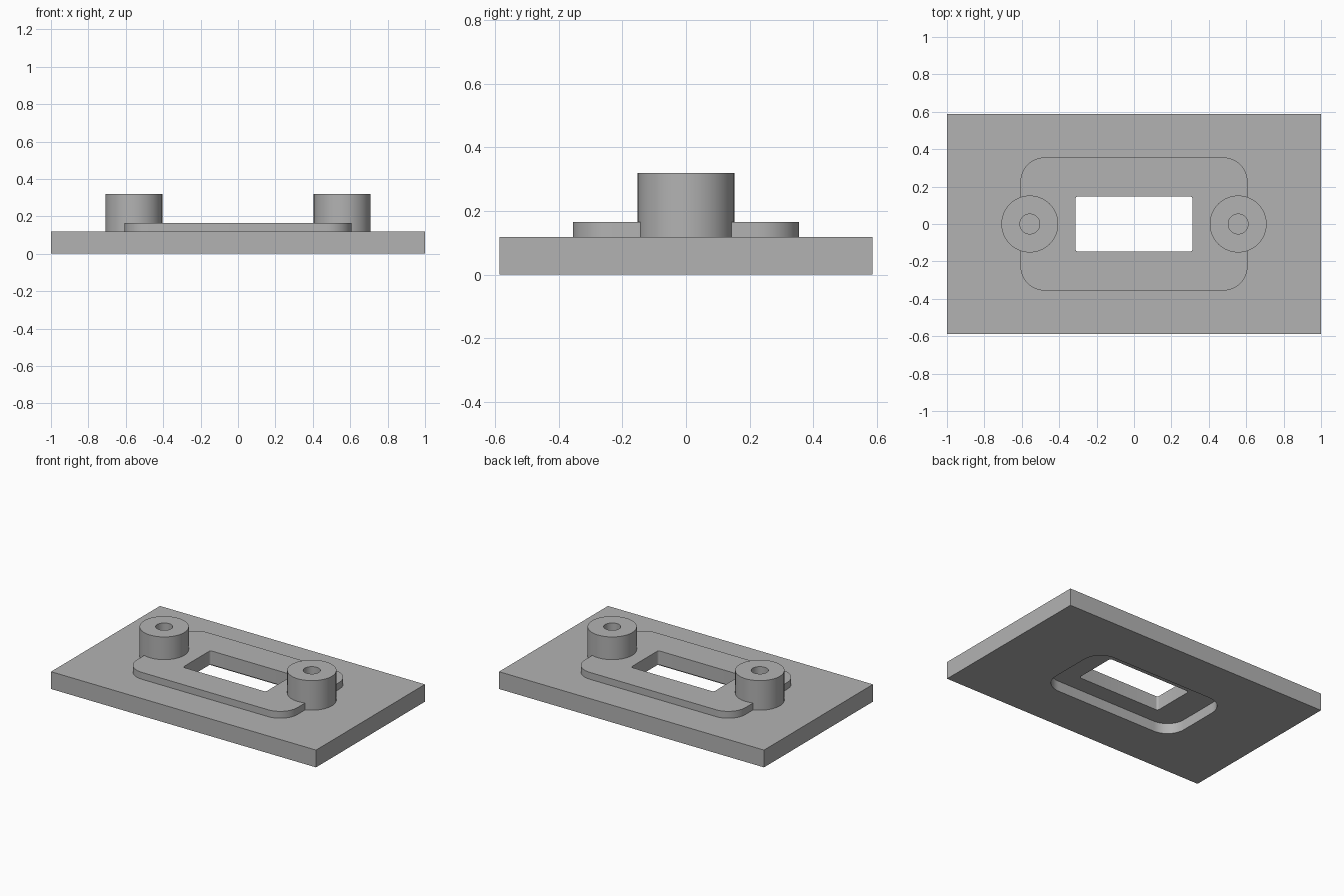
import bpy
import bmesh
from math import cos, sin, pi, radians

default_cube = bpy.data.objects.get("Cube")
if default_cube:
    bpy.data.objects.remove(default_cube, do_unlink=True)

grey = bpy.data.materials.new("plain grey")
grey.use_nodes = True
colour = (0.45, 0.45, 0.45, 1)
grey.diffuse_color = colour
grey.node_tree.nodes["Principled BSDF"].inputs["Base Color"].default_value = colour


def prism(name, outline, z0, z1):
    """Extrude a closed outline from z0 to z1."""
    bm = bmesh.new()
    base = bm.faces.new([bm.verts.new((x, y, z0)) for x, y in outline])
    top = bmesh.ops.extrude_face_region(bm, geom=[base])["geom"]
    verts = [v for v in top if isinstance(v, bmesh.types.BMVert)]
    bmesh.ops.translate(bm, verts=verts, vec=(0, 0, z1 - z0))
    bmesh.ops.recalc_face_normals(bm, faces=bm.faces)
    mesh = bpy.data.meshes.new(name)
    bm.to_mesh(mesh)
    bm.free()
    mesh.materials.append(grey)
    obj = bpy.data.objects.new(name, mesh)
    bpy.context.collection.objects.link(obj)
    return obj


def rounded(a, b, r, steps=12):
    """Rectangle of half sizes a, b with corner radius r."""
    points = []
    for i, (sx, sy) in enumerate([(1, 1), (-1, 1), (-1, -1), (1, -1)]):
        for k in range(steps + 1):
            t = (i + k / steps) * pi / 2
            points.append((sx * (a - r) + r * cos(t), sy * (b - r) + r * sin(t)))
    return points


def circle(cx, r, n=64):
    return [(cx + r * cos(2 * pi * k / n), r * sin(2 * pi * k / n)) for k in range(n)]


def combine(target, tool, operation):
    """Apply a boolean and discard the tool."""
    tool.hide_render = True
    mod = target.modifiers.new(operation.lower(), "BOOLEAN")
    mod.operation = operation
    mod.solver = "EXACT"
    mod.object = tool
    bpy.ops.object.select_all(action="DESELECT")
    bpy.context.view_layer.objects.active = target
    target.select_set(True)
    bpy.ops.object.modifier_apply(modifier=mod.name)
    bpy.data.objects.remove(tool, do_unlink=True)


PLATE_TOP, PAD_TOP, BOSS_TOP = 0.118, 0.165, 0.32
POCKET = 0.07
BOSS_X = 0.557

# Base plate with the raised pad
w, d = 1.0, 0.587
plate = prism("base_plate", [(-w, -d), (w, -d), (w, d), (-w, d)], 0, PLATE_TOP)
pad = prism("raised_pad", rounded(0.607, 0.356, 0.13), 0.09, PAD_TOP)
combine(plate, pad, "UNION")

# Round screw bosses
for side in (-1, 1):
    boss = prism("boss", circle(side * BOSS_X, 0.152), 0.1, BOSS_TOP)
    combine(plate, boss, "UNION")

# Recess under the plate and the through slot
combine(plate, prism("recess", rounded(0.51, 0.265, 0.13), -0.1, POCKET), "DIFFERENCE")
combine(plate, prism("slot", rounded(0.313, 0.148, 0.015, 6), -0.1, 0.5), "DIFFERENCE")

# Blind screw holes
for side in (-1, 1):
    hole = prism("screw_hole", circle(side * BOSS_X, 0.053, 40), 0.125, 0.5)
    combine(plate, hole, "DIFFERENCE")

bpy.ops.object.select_all(action="DESELECT")
plate.select_set(True)
bpy.context.view_layer.objects.active = plate
bpy.ops.object.shade_smooth_by_angle(angle=radians(30))
